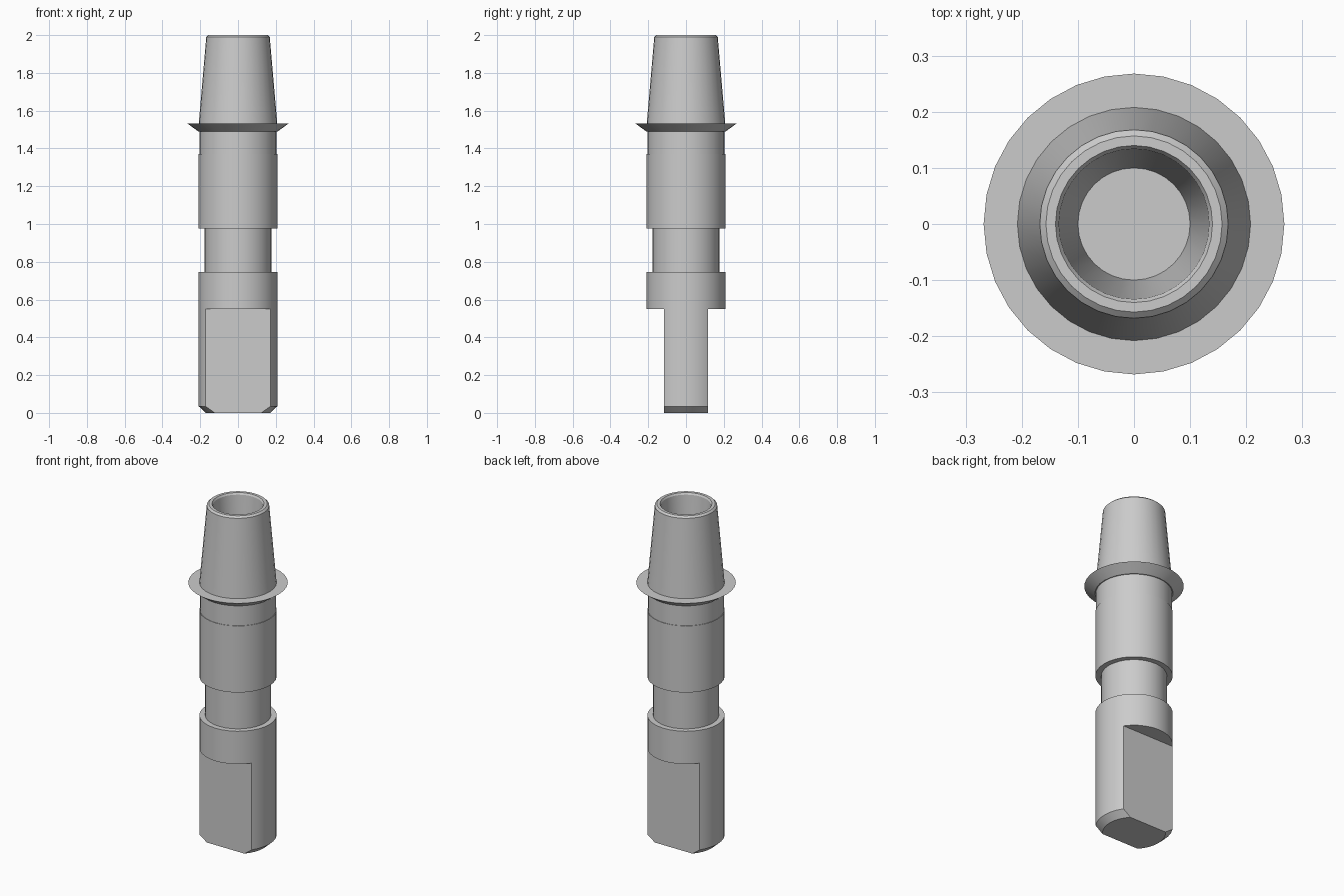
import bpy, bmesh, math

if "Cube" in bpy.data.objects:
    bpy.data.objects.remove(bpy.data.objects["Cube"], do_unlink=True)

SIDES = 32
GREY = (0.6, 0.6, 0.6, 1.0)

steel = bpy.data.materials.new("plain_grey")
steel.use_nodes = True
steel.diffuse_color = GREY
steel.node_tree.nodes["Principled BSDF"].inputs["Base Color"].default_value = GREY


def lathe(name, profile, flats=None):
    """Revolve (radius, height) points from bottom to top and cap both ends.
    flats: half thickness left after milling the front and back away."""
    bm = bmesh.new()
    rings = []
    for r, z in profile:
        rings.append([bm.verts.new((r * math.cos(a), r * math.sin(a), z))
                      for a in (2 * math.pi * i / SIDES for i in range(SIDES))])
    for low, high in zip(rings, rings[1:]):
        for i in range(SIDES):
            j = (i + 1) % SIDES
            bm.faces.new((low[i], low[j], high[j], high[i]))
    bm.faces.new(rings[0][::-1])
    bm.faces.new(rings[-1])
    if flats:
        for side in (-1, 1):
            cut = bmesh.ops.bisect_plane(
                bm, geom=bm.verts[:] + bm.edges[:] + bm.faces[:],
                plane_co=(0, side * flats, 0), plane_no=(0, side, 0), clear_outer=True)
            edges = [e for e in cut["geom_cut"] if isinstance(e, bmesh.types.BMEdge)]
            bmesh.ops.contextual_create(bm, geom=edges)
    bmesh.ops.recalc_face_normals(bm, faces=bm.faces[:])
    mesh = bpy.data.meshes.new(name)
    bm.to_mesh(mesh)
    bm.free()
    mesh.materials.append(steel)
    obj = bpy.data.objects.new(name, mesh)
    bpy.context.collection.objects.link(obj)
    bpy.ops.object.select_all(action="DESELECT")
    obj.select_set(True)
    bpy.context.view_layer.objects.active = obj
    bpy.ops.object.shade_smooth_by_angle(angle=math.radians(25))
    return obj


# Flat drive tang with a chamfered foot
lathe("flat_tang", [(0.17, 0), (0.208, 0.035), (0.208, 0.55)], flats=0.117)

# Collar, groove and main barrel
lathe("lower_collar", [(0.208, 0.55), (0.208, 0.745)])
lathe("groove_shaft", [(0.177, 0.745), (0.177, 0.975)])
lathe("barrel", [(0.208, 0.975), (0.208, 1.37)])
lathe("neck", [(0.205, 1.37), (0.205, 1.49)])

# Thin flange with a bevelled underside
lathe("flange", [(0.21, 1.49), (0.268, 1.532)])

# Hollow tapered tip: outer wall, rounded lip, bore and bore floor
lathe("tapered_tip", [(0.208, 1.53), (0.168, 1.99), (0.157, 2.0), (0.14, 2.0),
                      (0.134, 1.99), (0.1, 1.56)])
